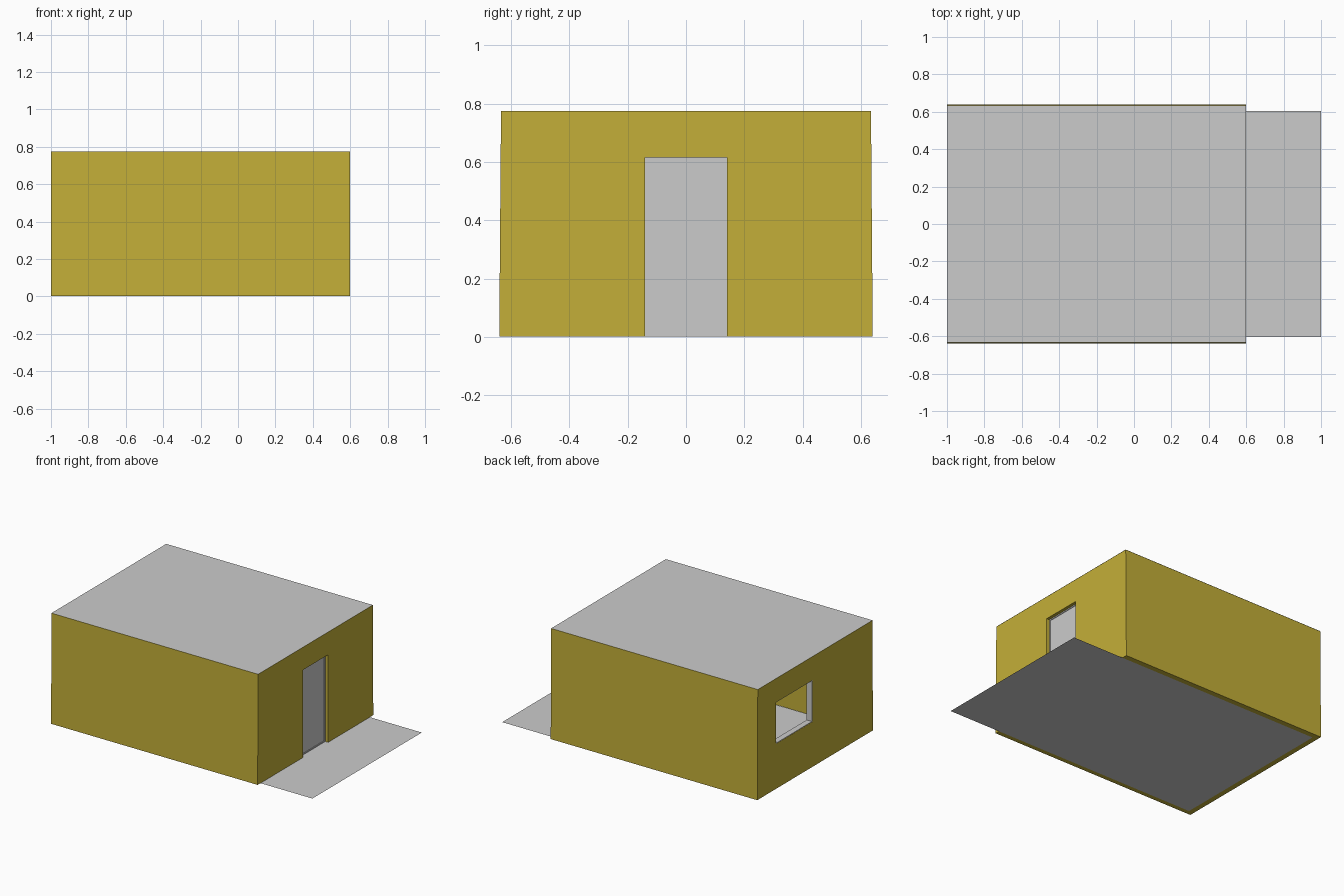
import bpy, bmesh

if "Cube" in bpy.data.objects:
    bpy.data.objects.remove(bpy.data.objects["Cube"])

TOP = 0.775
yellow = bpy.data.materials.new("yellow_wall")
yellow.diffuse_color = (0.55, 0.43, 0.04, 1)
yellow.use_nodes = True
yellow.node_tree.nodes["Principled BSDF"].inputs["Base Color"].default_value = yellow.diffuse_color


def make(name, bm, mat=None):
    bmesh.ops.recalc_face_normals(bm, faces=bm.faces)
    me = bpy.data.meshes.new(name)
    bm.to_mesh(me)
    bm.free()
    ob = bpy.data.objects.new(name, me)
    bpy.context.collection.objects.link(ob)
    if mat:
        me.materials.append(mat)
    return ob


def box(name, x, y, z, mat=None):
    bm = bmesh.new()
    bmesh.ops.create_cube(bm, size=1)
    for v in bm.verts:
        v.co = [a + (c + 0.5) * (b - a) for c, (a, b) in zip(v.co, (x, y, z))]
    return make(name, bm, mat)


def sheet(name, x, y, z):
    bm = bmesh.new()
    bm.faces.new([bm.verts.new((a, b, z)) for a, b in
                  ((x[0], y[0]), (x[1], y[0]), (x[1], y[1]), (x[0], y[1]))])
    ob = make(name, bm)
    return ob


# Walls: a hollow ring, leaning in slightly towards the roof
def ring(bm, x0, x1, h, z):
    return [bm.verts.new((x, y, z)) for x, y in
            ((x0, -h), (x1, -h), (x1, h), (x0, h))]


bm = bmesh.new()
loops = [ring(bm, -1, 0.6, 0.64, 0.002), ring(bm, -1, 0.6, 0.634, TOP - 0.001),
         ring(bm, -0.96, 0.56, 0.598, TOP - 0.001), ring(bm, -0.96, 0.56, 0.602, 0.002)]
for k in range(4):
    a, b = loops[k], loops[(k + 1) % 4]
    for i in range(4):
        j = (i + 1) % 4
        bm.faces.new((a[i], a[j], b[j], b[i]))
walls = make("walls", bm, yellow)

# Door and window openings
cutters = [box("door_cutter", (0.5, 0.7), (-0.14, 0.14), (-0.1, 0.615), yellow),
           box("window_cutter", (-1.1, -0.9), (0.03, 0.435), (0.317, 0.61), yellow)]
bpy.context.view_layer.objects.active = walls
for c in cutters:
    c.hide_render = True
    m = walls.modifiers.new("opening", 'BOOLEAN')
    m.operation = 'DIFFERENCE'
    m.solver = 'EXACT'
    m.object = c
    bpy.ops.object.modifier_apply(modifier=m.name)
for c in cutters:
    bpy.data.objects.remove(c)

# Roof and floor sheets; the floor runs out as a porch
sheet("roof", (-1, 0.6), (-0.634, 0.634), TOP)
sheet("floor", (-0.96, 1), (-0.605, 0.605), 0)


# Frames lining an opening
def frame(name, x, y, z, t, bottom=True):
    box(name + "_jamb_a", x, (y[0], y[0] + t), z)
    box(name + "_jamb_b", x, (y[1] - t, y[1]), z)
    box(name + "_head", x, y, (z[1] - t, z[1]))
    if bottom:
        box(name + "_sill", x, y, (z[0], z[0] + t))


frame("window_frame", (-0.999, -0.958), (0.03, 0.435), (0.317, 0.61), 0.004)
frame("door_frame", (0.56, 0.578), (-0.14, 0.14), (0.002, 0.615), 0.008)
box("door", (0.562, 0.574), (-0.132, 0.132), (0.008, 0.608))
